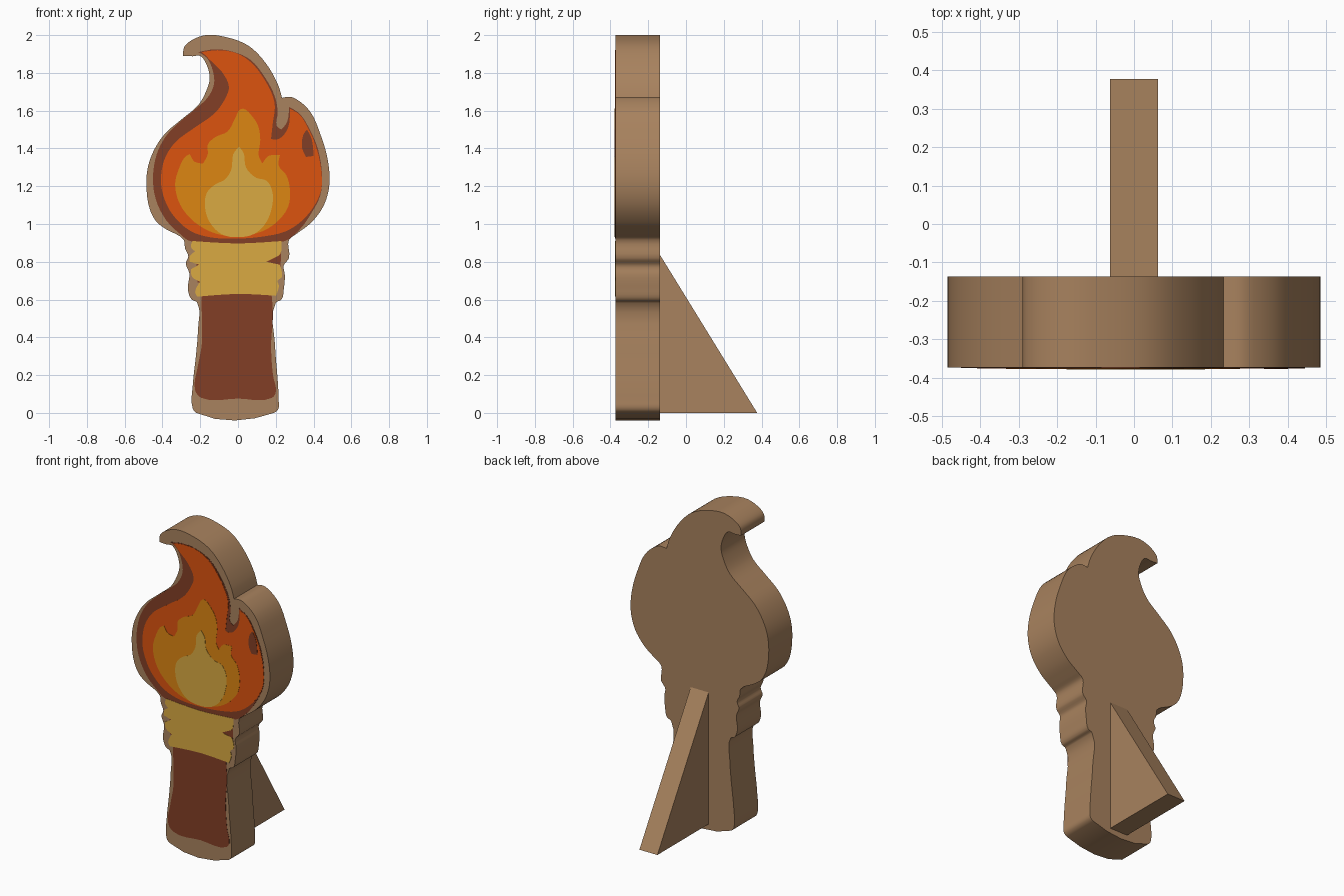
import bpy, bmesh, math
from mathutils import Vector

FRONT, BACK, LAYER = -0.373, -0.137, 0.0015


def material(name, rgb):
    m = bpy.data.materials.new(name)
    lin = [(c / 255 / 12.92) if c < 10 else ((c / 255 + 0.055) / 1.055) ** 2.4 for c in rgb]
    m.diffuse_color = (*lin, 1)
    return m


WOOD = material("tan wood", (168, 130, 94))
DARK = material("dark brown", (130, 62, 38))
ORANGE = material("flame orange", (220, 84, 15))
AMBER = material("amber", (220, 134, 18))
YELLOW = material("pale gold", (218, 170, 66))


def smooth_loop(flat, steps=4):
    """Closed Hermite curve through x, z pairs in hundredths; sharp turns stay corners."""
    pts = [Vector((a, b)) / 100 for a, b in zip(flat[::2], flat[1::2])]
    n = len(pts)
    tangents = []
    for i in range(n):
        a, b = pts[i] - pts[i - 1], pts[(i + 1) % n] - pts[i]
        sharp = a.angle(b) > math.radians(65)
        tangents.append(Vector((0, 0)) if sharp else (a.normalized() + b.normalized()).normalized())
    out = []
    for i in range(n):
        p, q = pts[i], pts[(i + 1) % n]
        length = (q - p).length
        u, v = tangents[i] * length, tangents[(i + 1) % n] * length
        for k in range(steps):
            t = k / steps
            out.append(p * (2*t**3 - 3*t**2 + 1) + u * (t**3 - 2*t**2 + t)
                       + q * (3*t**2 - 2*t**3) + v * (t**3 - t**2))
    return out


def prism(name, loop, offset, mat):
    """Extrude a closed 3D loop along an offset vector."""
    bm = bmesh.new()
    face = bm.faces.new([bm.verts.new(p) for p in loop])
    new = bmesh.ops.extrude_face_region(bm, geom=[face])["geom"]
    bmesh.ops.translate(bm, vec=offset,
                        verts=[g for g in new if isinstance(g, bmesh.types.BMVert)])
    bmesh.ops.recalc_face_normals(bm, faces=bm.faces)
    mesh = bpy.data.meshes.new(name)
    bm.to_mesh(mesh)
    bm.free()
    mesh.materials.append(mat)
    ob = bpy.data.objects.new(name, mesh)
    bpy.context.collection.objects.link(ob)
    bpy.context.view_layer.objects.active = ob
    ob.select_set(True)
    bpy.ops.object.shade_smooth_by_angle(angle=math.radians(35))
    ob.select_set(False)
    return ob


def cutout(name, flat, y0, y1, mat):
    loop = [(p.x, y0, p.y) for p in smooth_loop(flat)]
    return prism(name, loop, (0, y1 - y0, 0), mat)


def paint(name, flat, level, mat):
    """Thin painted plate stacked on the front."""
    cutout(name, flat, FRONT - level * LAYER, FRONT, mat)


# Wooden board: torch silhouette
cutout("board", [
    -22, 0, 19, 0, 21.3, 2, 21.5, 7, 21, 17.5, 19.6, 36, 20, 58.3, 23, 60, 24.3, 66,
    24.8, 73, 24.2, 78, 27, 82, 27, 91.6, 31, 94.8, 39, 101, 45.5, 110, 48.4, 121,
    47.5, 134, 43.8, 147, 38.2, 159.5, 31, 166, 27.5, 167.3, 23.3, 166.8,
    21.2, 173.7, 14.5, 185.4, 5.5, 194.4, -6.5, 199, -17, 200, -25, 197, -28.6, 193.5,
    -29, 189, -24, 188.8, -20, 189, -16.5, 184, -15, 177, -17, 170, -21, 163, -30, 155.3,
    -38.5, 148, -44, 140, -47.5, 131, -48.5, 121, -46.6, 107.5, -43, 101, -38.5, 97.5,
    -28.8, 91.6, -28, 87, -26.3, 83, -27.6, 79, -25.8, 74, -26.5, 65, -24.5, 60,
    -21.7, 58.5, -21.2, 44, -22.2, 31, -23.9, 15, -24, 2.5,
], FRONT, BACK, WOOD)

# Wedge support behind the board
prism("rear_support", [(-0.063, BACK, 0), (-0.063, 0.377, 0), (-0.063, BACK, 0.835)],
      (0.126, 0, 0), WOOD)

# Flame, from the dark outline inwards
paint("flame_outline", [
    -21, 191, -12, 192.5, -2, 191, 6.5, 187, 14, 178, 19.5, 167.5, 21, 159, 20.5, 152,
    23, 150, 26, 154, 27, 162, 32.5, 158.5, 38, 150, 42.5, 139, 44.5, 125, 43.5, 115,
    39, 106, 33, 97.5, 25, 91, -25.5, 91, -31, 95, -38, 102, -43.5, 113, -45, 124.5,
    -43, 137, -38.5, 146, -32, 153, -23, 160.5, -16, 167, -12.7, 174, -13.3, 181, -16.5, 188,
], 1, DARK)
paint("flame_outer", [
    -19, 191, -11, 192, -1, 190.5, 7, 185.5, 14, 176.5, 18.5, 167.5, 19.5, 162,
    18.5, 154, 17.5, 145, 21.5, 145, 26.5, 151, 27.5, 161, 32.5, 158, 37, 151, 41, 142,
    44, 129, 44, 118, 40, 109, 33, 101, 25, 96, 12, 93.2, 0, 92.3, -15, 93, -25.5, 96.5,
    -35, 105.5, -39.7, 115.5, -40.8, 123.5, -39, 134, -33.5, 143, -23, 151, -12, 159,
    -6.5, 167, -4.8, 172.7, -8.5, 180.5, -14, 186,
], 2, ORANGE)
paint("flame_dark_patch", [36.5, 150, 39, 145, 40, 136, 36, 135.5, 34, 140, 34.5, 147], 3, DARK)
paint("flame_middle", [
    3, 161, 7.5, 157, 10.6, 152, 11.8, 144.5, 11, 136, 13, 132, 16, 136, 22.3, 136.5,
    21.5, 131, 25.5, 126, 27.5, 118, 26.5, 109, 20.5, 101, 12.5, 96, 0, 93.5, -12, 95,
    -23, 101, -30.5, 110, -33.3, 121, -31, 130, -28, 135.5, -25.5, 137, -23, 133,
    -18.5, 132, -16, 137, -16, 142, -12, 146, -5.5, 149, -1.5, 156, 1, 160.5,
], 3, AMBER)
paint("flame_core", [
    0.5, 141, 3, 137.5, 4.2, 130, 9.5, 124.5, 15, 123, 18, 118, 18, 109, 14, 99.5, 8, 94.5,
    0, 93, -8.5, 94.5, -15, 101, -17.5, 109, -16.5, 116.5, -12, 121, -7, 123.5, -3.5, 129,
    -2.5, 137,
], 4, YELLOW)

# Cloth wrap with dark folds behind it
paint("wrap_folds", [-22, 89, 22.5, 89, 22.5, 78, 20, 69, -21.5, 69, -22, 78], 1, DARK)
paint("wrap", [
    -24, 91, 0, 89.7, 23, 91, 22.3, 84, 19, 82, 15, 80, 22, 78.5, 23.3, 72, 21, 70,
    21.7, 67, 20, 62, 0, 63, -21.5, 61.5, -22.7, 64, -20, 69.5, -24.3, 72, -25, 76,
    -20.5, 78.5, -25.5, 80, -25.5, 83, -22.7, 85.5, -25, 88,
], 2, YELLOW)

# Handle
paint("handle", [
    -19.5, 63.5, 17.7, 63.5, 18.5, 52, 17.5, 36, 18.5, 20, 20, 11, 18, 8, 0, 7.6, -19.5, 8,
    -22.7, 12, -21.2, 25, -19.2, 36, -19.2, 54,
], 1, DARK)
